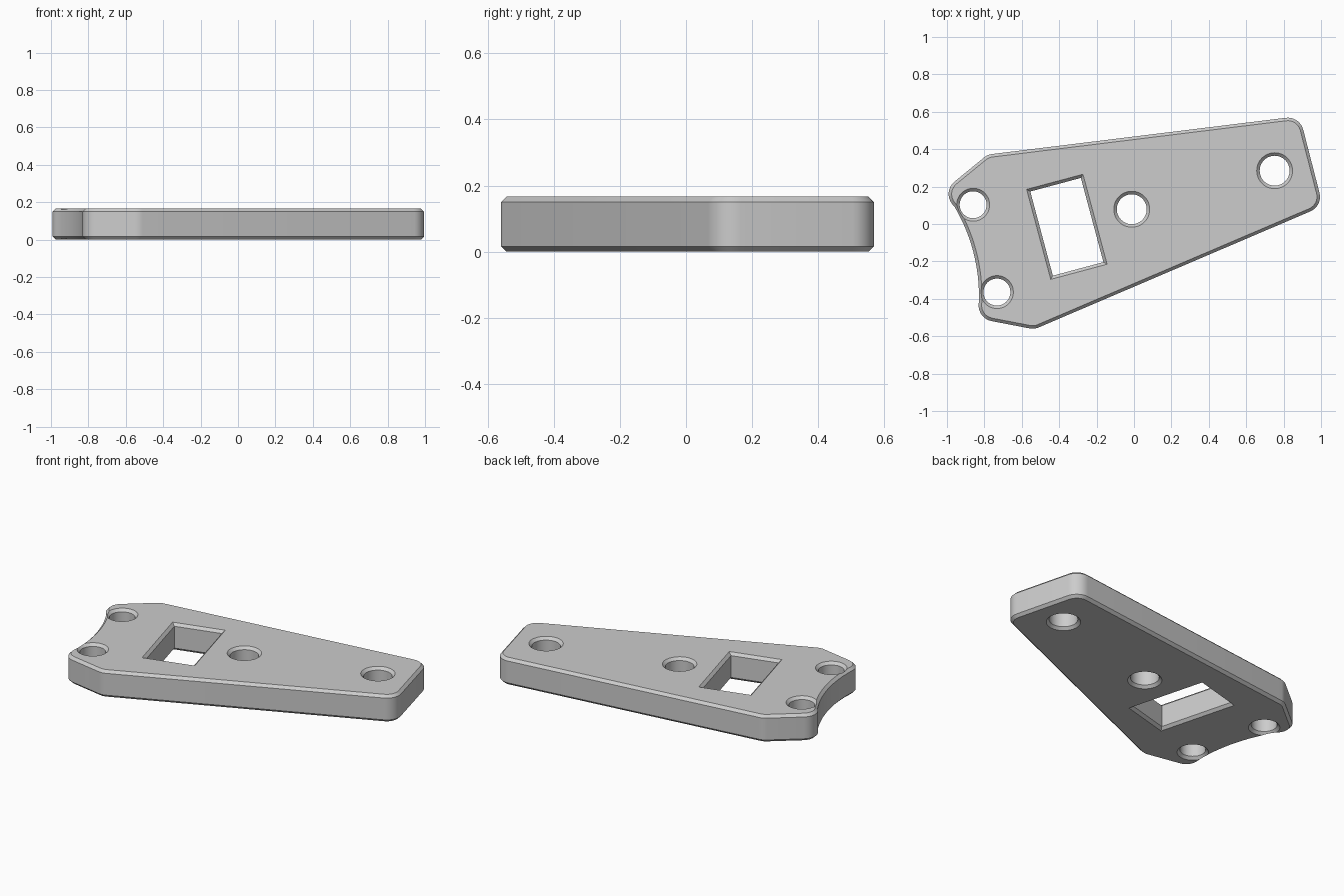
import bpy, bmesh
from math import sin, cos, tan, radians, pi
from mathutils import Vector, Matrix

if "Cube" in bpy.data.objects:
    bpy.data.objects.remove(bpy.data.objects["Cube"])

HEIGHT, CHAMFER, FILLET = 0.166, 0.016, 0.085
OVER = 0.02  # how far cutters reach beyond the plate


def material(name, rgb):
    mat = bpy.data.materials.new(name)
    mat.use_nodes = True
    mat.diffuse_color = (*rgb, 1)
    mat.node_tree.nodes["Principled BSDF"].inputs["Base Color"].default_value = (*rgb, 1)
    return mat


grey = material("light grey", (0.604, 0.604, 0.604))


def fillet(a, corner, b, radius, steps=8):
    """Points of a rounded corner between the edges to a and b."""
    u, v = (a - corner).normalized(), (b - corner).normalized()
    half = u.angle(v) / 2
    centre = corner + (u + v).normalized() * radius / sin(half)
    start = (corner + u * radius / tan(half) - centre).normalized()
    sweep = pi - 2 * half
    return [centre + Matrix.Rotation(sweep * i / steps, 2) @ start * radius
            for i in range(steps + 1)]


def offset(points, distance):
    """Move a counter-clockwise outline outwards with mitred corners."""
    result = []
    for i, p in enumerate(points):
        d1 = (p - points[i - 1]).normalized()
        d2 = (points[(i + 1) % len(points)] - p).normalized()
        n1, n2 = Vector((d1.y, -d1.x)), Vector((d2.y, -d2.x))
        result.append(p + (n1 + n2) * distance / (1 + n1.dot(n2)))
    return result


def loft(name, outline, levels):
    """Solid through copies of the outline, each given as height and offset."""
    bm = bmesh.new()
    rings = [[bm.verts.new((p.x, p.y, z)) for p in offset(outline, d)] for z, d in levels]
    n = len(outline)
    for low, high in zip(rings, rings[1:]):
        for i in range(n):
            j = (i + 1) % n
            bm.faces.new((low[i], low[j], high[j], high[i]))
    bm.faces.new(rings[0][::-1])
    bm.faces.new(rings[-1])
    mesh = bpy.data.meshes.new(name)
    bm.to_mesh(mesh)
    bm.free()
    mesh.materials.append(grey)
    obj = bpy.data.objects.new(name, mesh)
    bpy.context.collection.objects.link(obj)
    return obj


# Plate outline: rounded corners and one concave end
corners = [Vector(c) for c in ((-0.533, -0.563), (1.01, 0.096), (0.886, 0.577),
                               (-0.783, 0.371), (-1.026, 0.172))]
last = Vector((-0.835, -0.505))
hollow = [Vector((-1.765 + 0.936 * cos(t), -0.385 + 0.936 * sin(t)))
          for t in (radians(30.5 - 2 * i) for i in range(17))]
loop = corners + hollow + [last]
outline = []
for i, p in enumerate(loop):
    if p in hollow:
        outline.append(p)
    else:
        outline += fillet(loop[i - 1], p, loop[(i + 1) % len(loop)], FILLET)

plate = loft("plate", outline, [(0, -CHAMFER), (CHAMFER, 0),
                                (HEIGHT - CHAMFER, 0), (HEIGHT, -CHAMFER)])

# Chamfered round holes and the tilted rectangular window
flared = [(-OVER, CHAMFER + OVER), (CHAMFER, 0),
          (HEIGHT - CHAMFER, 0), (HEIGHT + OVER, CHAMFER + OVER)]
cutters = []
for x, y, r in ((-0.86, 0.103, 0.072), (-0.733, -0.364, 0.072),
                (-0.012, 0.079, 0.08), (0.752, 0.285, 0.08)):
    circle = [Vector((x + r * cos(2 * pi * i / 48), y + r * sin(2 * pi * i / 48)))
              for i in range(48)]
    cutters.append(loft("hole_cutter", circle, flared))

turn = Matrix.Rotation(radians(15), 2)
window = [Vector((-0.359, -0.015)) + turn @ Vector((sx * 0.14, sy * 0.233))
          for sx, sy in ((-1, -1), (1, -1), (1, 1), (-1, 1))]
cutters.append(loft("window_cutter", window, flared))

bpy.context.view_layer.objects.active = plate
for cutter in cutters:
    cutter.hide_render = True
    mod = plate.modifiers.new("cut", "BOOLEAN")
    mod.operation, mod.solver, mod.object = "DIFFERENCE", "EXACT", cutter
    bpy.ops.object.modifier_apply(modifier=mod.name)
    bpy.data.objects.remove(cutter)

bpy.ops.object.select_all(action="DESELECT")
plate.select_set(True)
bpy.ops.object.shade_smooth_by_angle(angle=radians(30))
